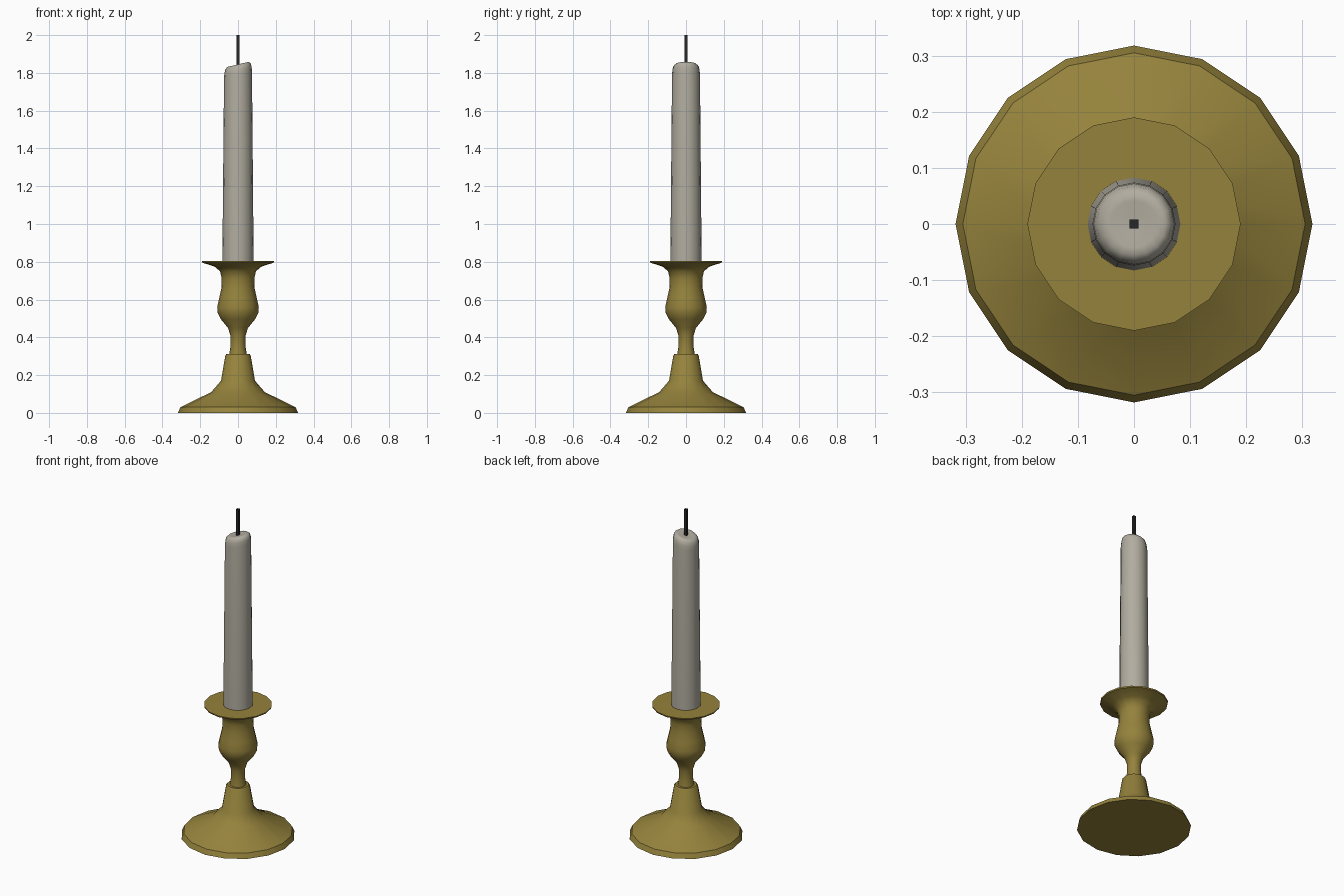
import bpy, bmesh, math

if "Cube" in bpy.data.objects:
    bpy.data.objects.remove(bpy.data.objects["Cube"])

SIDES = 16


def material(name, color):
    m = bpy.data.materials.new(name)
    m.diffuse_color = (*color, 1)
    m.use_nodes = True
    m.node_tree.nodes["Principled BSDF"].inputs["Base Color"].default_value = m.diffuse_color
    return m


def finish(name, bm, mat, angle=None):
    bmesh.ops.recalc_face_normals(bm, faces=bm.faces)
    me = bpy.data.meshes.new(name)
    bm.to_mesh(me)
    bm.free()
    ob = bpy.data.objects.new(name, me)
    bpy.context.collection.objects.link(ob)
    me.materials.append(mat)
    if angle:
        bpy.ops.object.select_all(action='DESELECT')
        ob.select_set(True)
        bpy.context.view_layer.objects.active = ob
        bpy.ops.object.shade_smooth_by_angle(angle=math.radians(angle))
    return ob


def lathe(profile, tilt=lambda x, z: z):
    """Stack rings of (radius, z), bridge them and cap both ends."""
    bm = bmesh.new()
    rings = []
    for r, z in profile:
        ring = []
        for i in range(SIDES):
            a = math.tau * i / SIDES
            x = r * math.cos(a)
            ring.append(bm.verts.new((x, r * math.sin(a), tilt(x, z))))
        rings.append(ring)
    for lo, hi in zip(rings, rings[1:]):
        for i in range(SIDES):
            j = (i + 1) % SIDES
            bm.faces.new((lo[i], lo[j], hi[j], hi[i]))
    bm.faces.new(rings[0][::-1])
    bm.faces.new(rings[-1])
    return bm


brass = material("brass", (0.30, 0.225, 0.045))
wax = material("wax", (0.44, 0.415, 0.35))
black = material("burnt_wick", (0.02, 0.02, 0.022))

# Candlestick: flared foot, collar, neck, bulb and drip pan
holder = [
    (0.318, 0.0), (0.305, 0.03), (0.142, 0.11), (0.09, 0.17), (0.067, 0.305),
    (0.06, 0.313), (0.046, 0.313), (0.04, 0.35), (0.04, 0.41), (0.053, 0.45),
    (0.09, 0.495), (0.108, 0.53), (0.11, 0.56), (0.099, 0.61), (0.088, 0.66),
    (0.086, 0.71), (0.095, 0.75), (0.125, 0.775), (0.188, 0.795), (0.19, 0.803),
]
finish("candlestick", lathe(holder), brass, 40)

# Candle: tapered shaft with a rounded, slanted top
candle = [(0.083, 0.78), (0.074, 1.79), (0.072, 1.815), (0.067, 1.835),
          (0.056, 1.845), (0.042, 1.845), (0.015, 1.841)]
finish("candle", lathe(candle, lambda x, z: z + 0.24 * x if z > 1.7 else z), wax, 50)

# Wick: thin square rod
bm = bmesh.new()
bmesh.ops.create_cube(bm, size=1)
for v in bm.verts:
    v.co = (v.co.x * 0.016, v.co.y * 0.016, 1.91 + v.co.z * 0.18)
finish("wick", bm, black)
